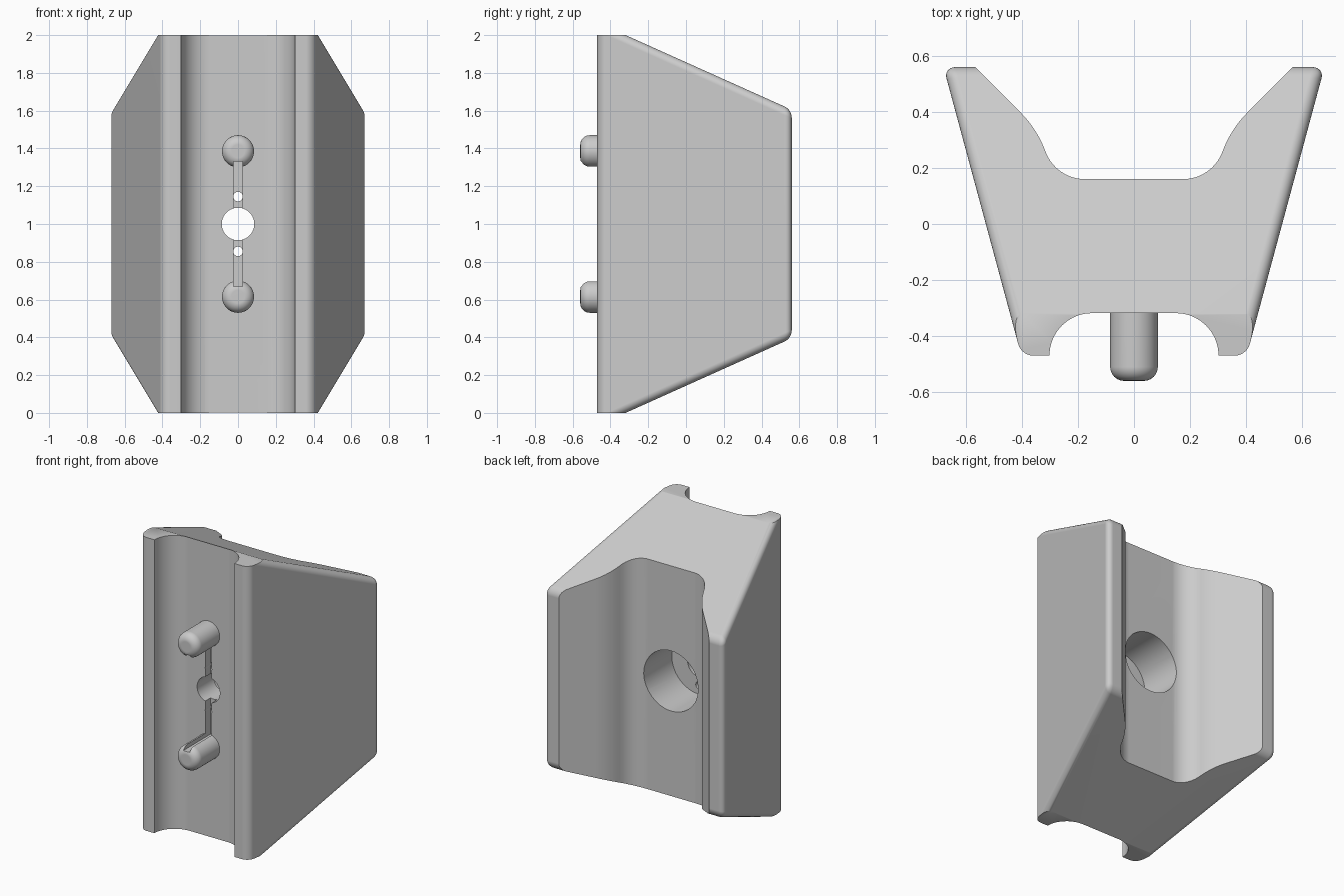
import bpy, bmesh, math
from mathutils import Vector, Matrix

if "Cube" in bpy.data.objects:
    bpy.data.objects.remove(bpy.data.objects["Cube"])

grey = bpy.data.materials.new("grey")
grey.diffuse_color = (0.6, 0.6, 0.6, 1)
grey.use_nodes = True
grey.node_tree.nodes["Principled BSDF"].inputs["Base Color"].default_value = grey.diffuse_color


def make(name, bm):
    bmesh.ops.recalc_face_normals(bm, faces=bm.faces)
    me = bpy.data.meshes.new(name)
    bm.to_mesh(me)
    bm.free()
    me.materials.append(grey)
    ob = bpy.data.objects.new(name, me)
    bpy.context.collection.objects.link(ob)
    return ob


def prism(pts, z0, z1):
    bm = bmesh.new()
    f = bm.faces.new([bm.verts.new((x, y, z0)) for x, y in pts])
    ext = bmesh.ops.extrude_face_region(bm, geom=[f])["geom"]
    bmesh.ops.translate(bm, vec=(0, 0, z1 - z0),
                        verts=[v for v in ext if isinstance(v, bmesh.types.BMVert)])
    return bm


def mirrored(half):
    return half + [(-x, y) for x, y in reversed(half)]


def arc(cx, cy, r, a0, a1, n=10):
    return [(cx + r * math.cos(math.radians(a0 + (a1 - a0) * i / n)),
             cy + r * math.sin(math.radians(a0 + (a1 - a0) * i / n))) for i in range(n + 1)]


def rod(r, z, y0, y1):
    # cylinder lying along y
    m = Matrix.Translation((0, (y0 + y1) / 2, z)) @ Matrix.Rotation(math.pi / 2, 4, 'X')
    bm = bmesh.new()
    bmesh.ops.create_cone(bm, cap_ends=True, segments=48, radius1=r, radius2=r,
                          depth=y1 - y0, matrix=m)
    return bm


def cut(ob, cutters):
    bpy.context.view_layer.objects.active = ob
    for c in cutters:
        mod = ob.modifiers.new("cut", 'BOOLEAN')
        mod.operation, mod.solver, mod.object = 'DIFFERENCE', 'EXACT', c
        bpy.ops.object.modifier_apply(modifier=mod.name)


def smooth(ob):
    bpy.ops.object.select_all(action='DESELECT')
    ob.select_set(True)
    bpy.context.view_layer.objects.active = ob
    bpy.ops.object.shade_smooth_by_angle(angle=math.radians(25))
    ob.modifiers.new("even_normals", 'WEIGHTED_NORMAL').keep_sharp = True


# Tapered block with sloped ends
bm = prism([(-0.402, -0.47), (0.402, -0.47), (0.68, 0.56), (-0.68, 0.56)], 0, 2)
for z, s in ((2, 1), (0, -1)):
    bmesh.ops.bisect_plane(bm, geom=bm.verts[:] + bm.edges[:] + bm.faces[:],
                           plane_co=(0, -0.32, z), plane_no=(0, 0.449, s), clear_outer=True)
    bmesh.ops.holes_fill(bm, edges=[e for e in bm.edges if e.is_boundary])
bmesh.ops.remove_doubles(bm, verts=bm.verts, dist=1e-4)

# Round the back, the sloped side edges and the upright corners
rounded = []
for e in bm.edges:
    a, b = e.verts[0].co, e.verts[1].co
    upright = abs(a.x - b.x) < 1e-3 and abs(a.y - b.y) < 1e-3
    if upright or max(a.y, b.y) > 0.5:
        rounded.append(e)
bmesh.ops.bevel(bm, geom=rounded, offset=0.042, segments=7, profile=0.5,
                affect='EDGES', clamp_overlap=True)
body = make("body", bm)

# Rear channel, front groove, bores and cord slot
channel = make("channel_cutter", prism(mirrored(
    arc(0.175, 0.31, 0.15, -90, -20) + arc(0.672, 0.129, 0.379, 160, 135, 8)
    + [(0.60, 0.593), (0.60, 0.7)]), -0.1, 2.1))
groove = make("groove_cutter", prism(mirrored(
    arc(0.15, -0.47, 0.152, 90, 0) + [(0.302, -0.6)]), -0.1, 2.1))
bores = [make("bore_cutter", rod(*p)) for p in
         ((0.205, 1, -0.14, 0.4), (0.086, 1, -0.5, 0.0),
          (0.025, 1.145, -0.5, 0.0), (0.025, 0.855, -0.5, 0.0))]
slot = make("slot_cutter", prism([(-0.024, -0.7), (0.024, -0.7), (0.024, -0.26), (-0.024, -0.26)],
                                 0.67, 1.33))
cut(body, [channel, groove, slot] + bores)
smooth(body)

# Round-tipped pins, notched by the slot
for name, z in (("upper_pin", 1.385), ("lower_pin", 0.615)):
    bm = rod(0.085, z, -0.56, -0.30)
    tip = [e for e in bm.edges if all(v.co.y < -0.55 for v in e.verts)]
    bmesh.ops.bevel(bm, geom=tip, offset=0.05, segments=6, profile=0.5, affect='EDGES')
    pin = make(name, bm)
    cut(pin, [slot])
    smooth(pin)

for c in [channel, groove, slot] + bores:
    bpy.data.objects.remove(c)
